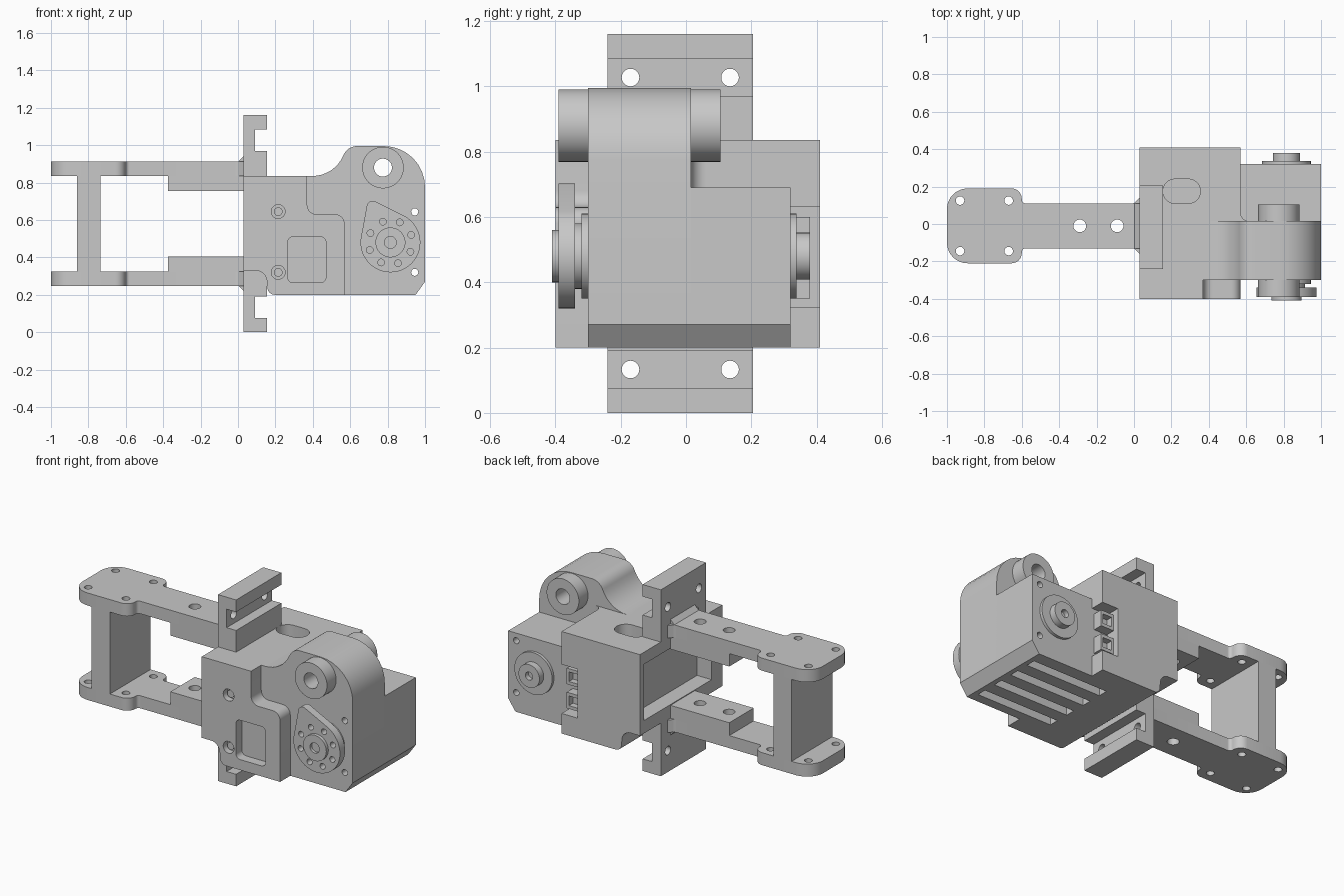
import bpy, bmesh
from math import sin, cos, tan, pi, radians, atan2, remainder
from mathutils import Vector
from mathutils.geometry import convex_hull_2d

cube = bpy.data.objects.get("Cube")
if cube:
    bpy.data.objects.remove(cube)

grey = bpy.data.materials.new("machine grey")
grey.use_nodes = True
grey.diffuse_color = (0.58, 0.58, 0.58, 1)
grey.node_tree.nodes["Principled BSDF"].inputs["Base Color"].default_value = grey.diffuse_color


# Helpers: rounded outlines, extrusion, cutting
def rounded(corners, steps=8):
    """Outline from (a, b) or (a, b, radius) corners."""
    out = []
    for i, corner in enumerate(corners):
        p = Vector(corner[:2])
        if len(corner) < 3:
            out.append(p)
            continue
        u = (Vector(corners[i - 1][:2]) - p).normalized()
        v = (Vector(corners[(i + 1) % len(corners)][:2]) - p).normalized()
        half = u.angle(v) / 2
        r = corner[2]
        centre = p + (u + v).normalized() * (r / sin(half))
        start = p + u * (r / tan(half)) - centre
        end = p + v * (r / tan(half)) - centre
        first = atan2(start.y, start.x)
        sweep = remainder(atan2(end.y, end.x) - first, 2 * pi)
        for k in range(steps + 1):
            angle = first + sweep * k / steps
            out.append(centre + Vector((cos(angle), sin(angle))) * r)
    return out


def circle(a, b, r, n=32):
    return [Vector((a + r * cos(2 * pi * k / n), b + r * sin(2 * pi * k / n))) for k in range(n)]


def rect(a0, a1, b0, b1, r=None):
    corners = [(a0, b0), (a1, b0), (a1, b1), (a0, b1)]
    return rounded([c + (r,) for c in corners] if r else corners)


def prism(name, outline, axis, lo, hi):
    """Extrude an outline along an axis; outline is yz, xz or xy."""
    place = {"x": lambda a, b, h: (h, a, b),
             "y": lambda a, b, h: (a, h, b),
             "z": lambda a, b, h: (a, b, h)}[axis]
    bm = bmesh.new()
    rings = [[bm.verts.new(place(p[0], p[1], h)) for p in outline] for h in (lo, hi)]
    n = len(outline)
    bm.faces.new(rings[0])
    bm.faces.new(rings[1])
    for i in range(n):
        j = (i + 1) % n
        bm.faces.new((rings[0][i], rings[0][j], rings[1][j], rings[1][i]))
    bmesh.ops.recalc_face_normals(bm, faces=bm.faces)
    mesh = bpy.data.meshes.new(name)
    bm.to_mesh(mesh)
    bm.free()
    mesh.materials.append(grey)
    obj = bpy.data.objects.new(name, mesh)
    bpy.context.scene.collection.objects.link(obj)
    return obj


def cut(obj, *shapes):
    """Subtract (outline, axis, lo, hi) shapes, then bake and drop the cutters."""
    cutters = [prism("cutter", *s) for s in shapes]
    for c in cutters:
        c.hide_render = True
        mod = obj.modifiers.new("cut", "BOOLEAN")
        mod.operation, mod.solver, mod.object = "DIFFERENCE", "EXACT", c
    graph = bpy.context.evaluated_depsgraph_get()
    baked = bpy.data.meshes.new_from_object(obj.evaluated_get(graph))
    obj.modifiers.clear()
    obj.data = baked
    for c in cutters:
        bpy.data.objects.remove(c)


MID = 0.58   # mirror height of the fork and flanges
YC = -0.01   # fork centre in y


def span(sign, d0, d1):
    return sorted((MID + sign * d0, MID + sign * d1))


# Fork arms, pads, gussets and clamp flanges, mirrored top and bottom
half_arm = [(-1, -0.2, 0.11), (-0.6, -0.2, 0.055), (-0.6, -0.12, 0.02), (0.0, -0.12, 0.03), (0.04, -0.16)]
arm_outline = rounded([(c[0], c[1] + YC, *c[2:]) for c in half_arm]
                      + [(c[0], YC - c[1], *c[2:]) for c in reversed(half_arm)])
flange_half = [(0.03, 0.25), (0.155, 0.25), (0.155, 0.39), (0.09, 0.39),
               (0.09, 0.505), (0.155, 0.505), (0.155, 0.58), (0.03, 0.58)]
bolts = [(circle(x, YC + y, 0.023, 16), "z", -1, 2) for x in (-0.93, -0.67) for y in (-0.135, 0.135)]
arm_holes = [(circle(x, YC, 0.034, 20), "z", -1, 2) for x in (-0.29, -0.09)]
for side, sign in (("upper", 1), ("lower", -1)):
    arm = prism(side + "_arm", arm_outline, "z", *span(sign, 0.255, 0.333))
    cut(arm, *bolts, *arm_holes)
    pad = prism(side + "_arm_pad", rect(-0.375, 0.04, YC - 0.12, YC + 0.12), "z", *span(sign, 0.175, 0.257))
    cut(pad, *arm_holes)
    prism(side + "_gusset", [(x, MID + sign * d) for x, d in ((0, 0.33), (0.035, 0.33), (0.035, 0.365))],
          "y", YC - 0.12, YC + 0.12)
    flange = prism(side + "_flange", [(x, MID + sign * d) for x, d in flange_half], "y", -0.24, 0.205)
    cut(flange, *[(circle(y, MID + sign * 0.447, 0.027, 20), "x", -0.1, 0.3) for y in (-0.17, 0.135)])
prism("fork_web", rect(-0.86, -0.735, 0.32, 0.84), "y", YC - 0.2, YC + 0.2)

# Housing with open end, top slot, connector notch and vents
foot = [(0.03, 0.33), (0.15, 0.33, 0.06), (0.16, 0.2, 0.04), (0.57, 0.2)]
vents = [(rect(0.4, 0.92, y - 0.03, y + 0.03), "z", 0, 0.25) for y in (-0.21, -0.07, 0.07, 0.21)]
housing = prism("housing", rounded(foot + [(0.57, 0.835), (0.03, 0.835)]), "y", -0.3, 0.41)
cut(housing,
    (rect(-0.36, 0.37, 0.41, 0.76), "x", -0.1, 0.13),
    (rect(0.155, 0.355, 0.11, 0.24, 0.064), "z", 0.7, 1),
    (rect(0.46, 0.7, 0.325, 0.63), "y", 0.32, 0.5),
    *vents)

# Front cover with stepped outline, pocket and screws
cover = prism("front_cover", rounded(foot + [(0.57, 0.63, 0.05), (0.37, 0.63, 0.05), (0.37, 0.835), (0.03, 0.835)]),
              "y", -0.4, -0.295)
cut(cover, (rect(0.265, 0.47, 0.265, 0.51, 0.03), "y", -0.5, -0.34),
    *[(circle(0.215, z, 0.037, 24), "y", -0.5, -0.36) for z in (0.32, 0.645)])
for z in (0.32, 0.645):
    prism("cover_screw", circle(0.215, z, 0.023, 20), "y", -0.38, -0.35)

# Connector sockets in the notch
for z in (0.40, 0.55):
    socket = prism("socket", rect(0.465, 0.555, z - 0.05, z + 0.05), "y", 0.315, 0.38)
    cut(socket, (rect(0.48, 0.54, z - 0.03, z + 0.03), "y", 0.34, 0.5))

# Gear case with raised bearing head, and motor body behind it
corner_holes = [(circle(0.945, z, 0.019, 16), "y", -1, 1) for z in (0.32, 0.643)]
bore = (circle(0.775, 0.88, 0.048), "y", -1, 1)
case = prism("gear_case", rounded([(0.37, 0.2), (0.95, 0.2), (1, 0.27), (1, 0.995, 0.22),
                                   (0.585, 0.995, 0.08), (0.515, 0.835, 0.18), (0.37, 0.835)]), "y", -0.3, 0.015)
cut(case, bore, *corner_holes, *vents)
body = prism("motor_body", [(0.56, 0.2), (0.95, 0.2), (1, 0.27), (1, 0.69), (0.56, 0.69)], "y", 0.01, 0.32)
cut(body, *corner_holes, *vents)
tube = prism("bearing_tube", circle(0.775, 0.88, 0.111, 48), "y", -0.39, 0.105)
cut(tube, bore)
prism("corner_fillet", rounded([(0.56, 0), (0.62, 0), (0.62, 0.015), (0.57, 0.015, 0.045),
                                (0.57, 0.065), (0.56, 0.065)]), "z", 0.68, 0.835)

# Output horn, hub and bearing rings
HX, HZ = 0.815, 0.48
prism("front_boss", circle(HX, HZ, 0.13, 48), "y", -0.32, -0.295)
prism("horn_neck", circle(HX, HZ, 0.1, 40), "y", -0.345, -0.315)
points = circle(HX, HZ, 0.16, 48) + circle(0.72, 0.67, 0.032, 24)
horn = prism("output_horn", [points[i] for i in convex_hull_2d(points)], "y", -0.39, -0.34)
cut(horn, *[(circle(HX + 0.118 * cos(k * pi / 4 + 0.35), HZ + 0.118 * sin(k * pi / 4 + 0.35), 0.018, 16),
             "y", -1, -0.35) for k in range(8)])
hub = prism("horn_hub", circle(HX, HZ, 0.08, 40), "y", -0.41, -0.385)
cut(hub, (circle(HX, HZ, 0.032, 20), "y", -1, -0.392))
prism("back_boss", circle(HX, HZ, 0.13, 48), "y", 0.315, 0.338)
axle = prism("back_axle", circle(HX, HZ, 0.072, 40), "y", 0.335, 0.38)
cut(axle, (circle(HX, HZ, 0.025, 20), "y", 0.35, 1))

# Smooth round walls, keep corners crisp
bpy.ops.object.select_all(action="DESELECT")
for obj in bpy.context.scene.objects:
    if obj.type == "MESH":
        obj.select_set(True)
        bpy.context.view_layer.objects.active = obj
bpy.ops.object.shade_smooth_by_angle(angle=radians(30))
